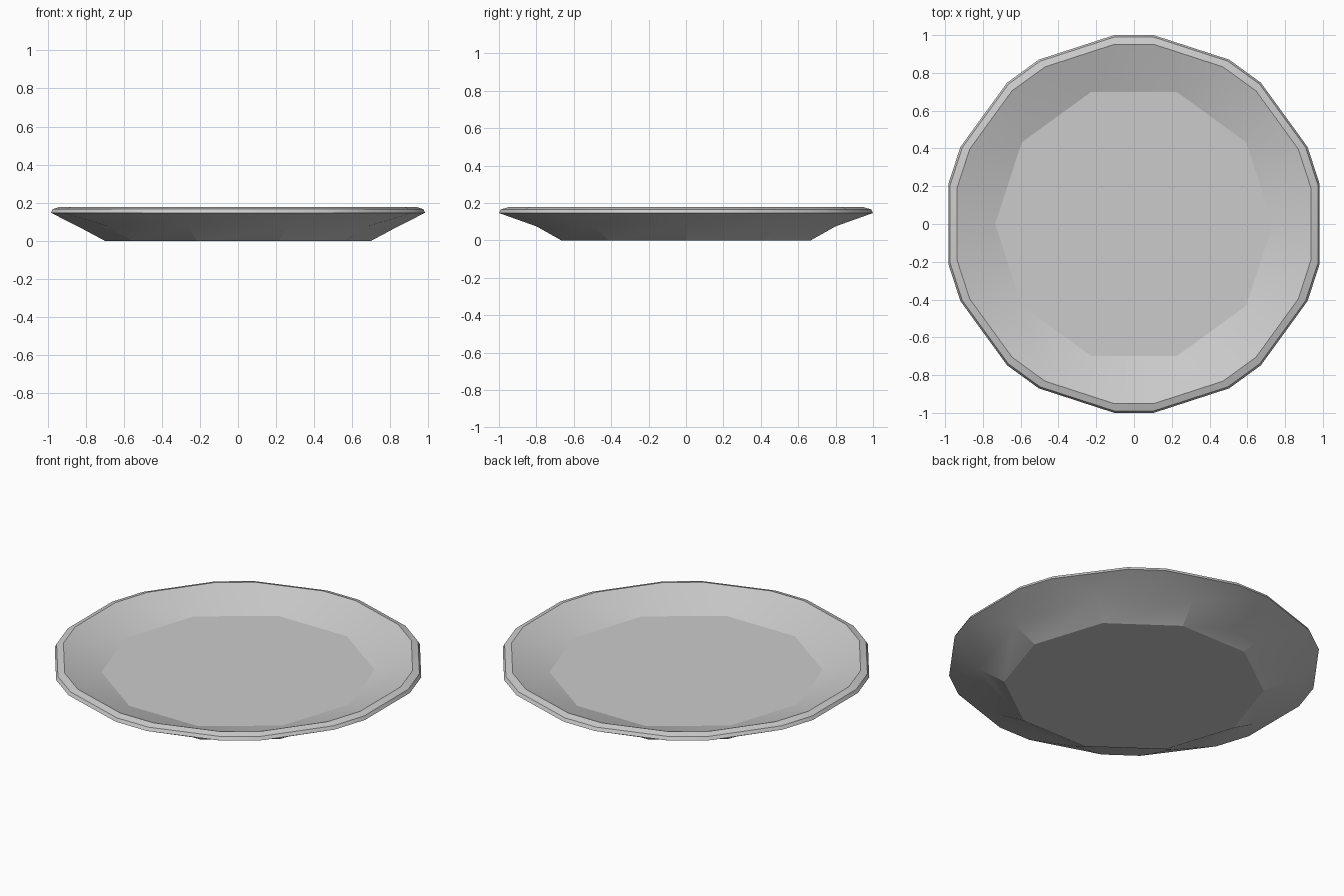
import bpy, bmesh
from math import cos, sin, radians

if "Cube" in bpy.data.objects:
    bpy.data.objects.remove(bpy.data.objects["Cube"])

bm = bmesh.new()


def ring(r, z, half=None):
    """Decagon ring, or a decagon with clipped corners (20 points) when half is given."""
    if half is None:
        angles = [36 * k for k in range(10)]
    else:
        angles = [36 * k + 18 + s * half for k in range(10) for s in (-1, 1)]
    return [bm.verts.new((r * cos(radians(a)), r * sin(radians(a)), z)) for a in angles]


def bridge(a, b):
    """Quads between two rings of equal size."""
    n = len(a)
    for i in range(n):
        j = (i + 1) % n
        bm.faces.new((a[i], a[j], b[j], b[i]))


def fan_bridge(dec, rim):
    """Join a decagon to a clipped rim with alternating quads and triangles."""
    for k in range(10):
        n = (k + 1) % 10
        bm.faces.new((dec[k], dec[n], rim[2 * k + 1], rim[2 * k]))
        bm.faces.new((dec[n], rim[2 * n], rim[2 * k + 1]))


# underside: foot and flared wall
foot = ring(0.70, 0.0)
outer_mid = ring(0.84, 0.075)
# rounded rim
rim_low = ring(1.0055, 0.147, 5.9)
rim_high = ring(0.995, 0.166, 6.0)
rim_in = ring(0.956, 0.178, 6.5)
# inside: sloping wall down to a flat floor
floor = ring(0.735, 0.094)

bm.faces.new(foot)
bridge(foot, outer_mid)
fan_bridge(outer_mid, rim_low)
bridge(rim_low, rim_high)
bridge(rim_high, rim_in)
fan_bridge(floor, rim_in)
bm.faces.new(floor)
bmesh.ops.recalc_face_normals(bm, faces=bm.faces[:])

mesh = bpy.data.meshes.new("plate")
bm.to_mesh(mesh)
bm.free()
plate = bpy.data.objects.new("plate", mesh)
bpy.context.collection.objects.link(plate)

# smooth walls, crisp rim and foot
bpy.context.view_layer.objects.active = plate
plate.select_set(True)
bpy.ops.object.shade_smooth_by_angle(angle=radians(16))
